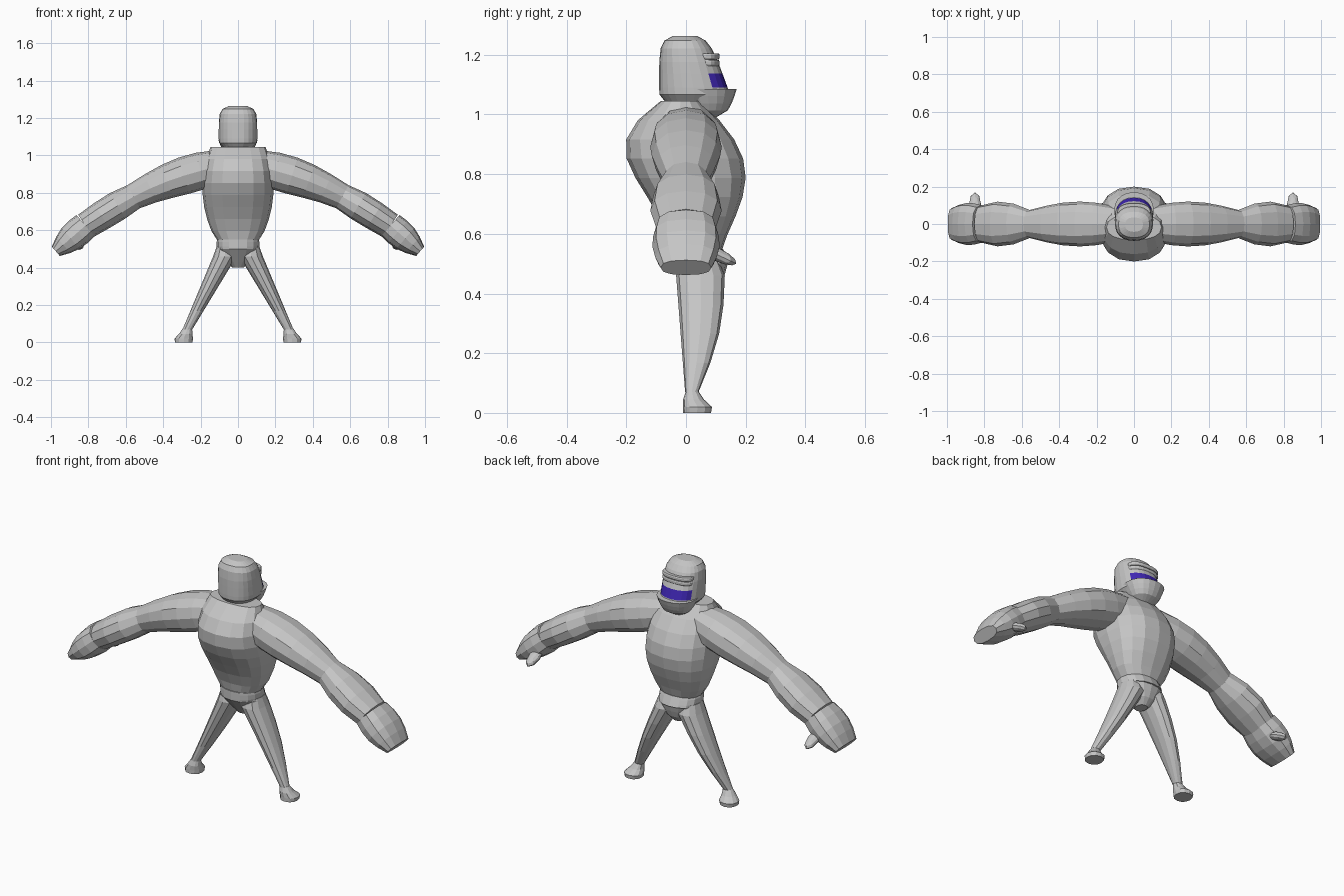
import bpy, bmesh, math
from mathutils import Vector, Matrix

cube = bpy.data.objects.get("Cube")
if cube:
    bpy.data.objects.remove(cube, do_unlink=True)


def material(name, color):
    mat = bpy.data.materials.new(name)
    mat.use_nodes = True
    mat.diffuse_color = color
    mat.node_tree.nodes["Principled BSDF"].inputs["Base Color"].default_value = color
    return mat


grey = material("plain_grey", (.56, .56, .56, 1))
blue = material("mouth_blue", (.05, .02, .46, 1))


def steps(count):
    return [k / count for k in range(count + 1)]


def swell(t):
    """Muscle shape: nothing at both ends, full in the middle."""
    return abs(math.sin(math.pi * t))


def finish(name, bm, mirror):
    bmesh.ops.recalc_face_normals(bm, faces=bm.faces)
    mesh = bpy.data.meshes.new(name)
    bm.to_mesh(mesh)
    bm.free()
    mesh.materials.append(grey)
    part = bpy.data.objects.new(name, mesh)
    bpy.context.collection.objects.link(part)
    if mirror:
        part.modifiers.new("Mirror", 'MIRROR').use_mirror_merge = False
    return part


def level(x, z, width, back, front):
    """Horizontal section reaching from back to front."""
    return Vector((x, (back + front) / 2, z)), Vector((width, 0, 0)), (front - back) / 2


def loft(name, sections, sides=12, mirror=False, power=.9):
    """Skin rounded sections, each a centre, a sideways radius and a depth."""
    def bend(value):
        return math.copysign(abs(value) ** power, value)

    bm = bmesh.new()
    rings = []
    for centre, across, depth in sections:
        ring = []
        for k in range(sides):
            angle = math.tau * k / sides
            offset = across * bend(math.cos(angle))
            offset.y += depth * bend(math.sin(angle))
            ring.append(bm.verts.new(centre + offset))
        rings.append(ring)
    for lower, upper in zip(rings, rings[1:]):
        for k in range(sides):
            bm.faces.new((lower[k - 1], lower[k], upper[k], upper[k - 1]))
    bm.faces.new(rings[0])
    bm.faces.new(rings[-1])
    return finish(name, bm, mirror)


# Barrel chest with broad shoulders: the front swells low, the back swells high
def torso_section(t):
    width = .1 + .09 * swell(.87 * t) ** .7
    back = .05 + .035 * t + .13 * swell(t ** 1.8)
    front = .115 - .065 * t + .12 * swell(t ** 1.2)
    return level(0, .53 + .515 * t, width, -back, front)


loft("torso", [torso_section(t) for t in steps(8)], sides=16, power=.85)

# Trunks and their raised waistband
loft("trunks", [level(0, .4 + .1 * t, .03 + .085 * t ** .8, .02 - .08 * t, .09 + .05 * t ** .5)
                for t in steps(3)], sides=16)
loft("waistband", [level(0, .525 + .025 * t, .117 - .006 * abs(t), -.06, .136 - .012 * t)
                   for t in (-1, -.5, .5, 1)], sides=16)


# Legs: straight tapers with a fuller front, rounded into the hips
def leg_section(t):
    front = .13 - .088 * t + .025 * swell(t)
    return level(.07 + .2 * t, .46 - .39 * t, .063 - .037 * t, .03 * t - .033, front)


hip = level(.07, .51, .045, -.02, .11)
loft("legs", [hip] + [leg_section(t) for t in steps(4)], mirror=True)
loft("feet", [level(.27, .075, .025, 0, .04),
              level(.28, .045, .036, -.01, .06),
              level(.29, .02, .05, -.01, .087),
              level(.29, 0, .046, -.01, .084)], mirror=True)


# Arms: arched spine with an upper muscle and a forearm muscle meeting at the elbow
ELBOW = .635


def arm_centre(t):
    return Vector((.11 + .705 * t, 0, .94 - .318 * t + .045 * math.sin(math.pi * t)))


def arm_section(t):
    along = (arm_centre(t + .05) - arm_centre(t - .05)).normalized()
    length = .75 if t < ELBOW else .45
    muscle = swell((t - ELBOW) / length)
    thickness = .07 + .04 * muscle * (1 - .9 * t)
    return arm_centre(t), Vector((-along.z, 0, along.x)) * thickness, .075 + .045 * muscle


upper_arm = [arm_section(ELBOW * t) for t in [-.15] + steps(5)]
forearm = [arm_section(ELBOW + (1 - ELBOW) * t) for t in steps(3)]
loft("arms", upper_arm + forearm[1:], mirror=True)


# Mitten hands, flattening toward the fingertips
def hand_section(t):
    wrist, tip = Vector((.815, 0, .625)), Vector((.974, 0, .487))
    along = (tip - wrist).normalized()
    thickness = .074 - .041 * t + .02 * swell(t)
    return (wrist.lerp(tip, t), Vector((-along.z, 0, along.x)) * thickness,
            .1 + .02 * swell(t) - .015 * t)


loft("hands", [hand_section(t) for t in steps(4)], mirror=True, power=.8)

# Thumbs: flattened spheres pointing forward and down
bm = bmesh.new()
bmesh.ops.create_uvsphere(bm, u_segments=8, v_segments=6, radius=.1)
bmesh.ops.transform(bm, verts=bm.verts, matrix=Matrix.Translation((.85, .105, .53))
                    @ Matrix.Rotation(math.radians(-25), 4, 'X')
                    @ Matrix.Diagonal((.32, .7, .22, 1)))
finish("thumbs", bm, True)


# Helmet-like head: tucked neck, upright sides, domed crown, face sloping back
def head_section(t):
    dome = (1 - t ** 8) ** .3
    tuck = min(1, .75 + 2 * t)
    return level(0, 1.04 + .226 * t, .103 * dome * tuck,
                 -.09 * dome * tuck, (.158 - .083 * t) * dome * tuck)


head = loft("head", [head_section(t) for t in (0, .12, .22, .43, .6, .8, .92, .99)],
            sides=24, power=.85)

# Blue mouth strip on the front of one row of faces
head.data.materials.append(blue)
for face in head.data.polygons:
    if abs(face.center.z - 1.115) < .01 and face.center.y > .08:
        face.material_index = 1

# Bowl-shaped jaw
loft("jaw", [level(0, .99 + .095 * t, .04 + .066 * t ** .5, .03 - .06 * t, .1 + .07 * t ** .4)
             for t in steps(4)], sides=20)

# Two brow ridges
for name, height in (("lower_brow", 1.172), ("upper_brow", 1.195)):
    loft(name, [level(0, height + .01 * t, .092 - .005 * abs(t), .02, .116 - .006 * abs(t))
                for t in (-1, -.5, .5, 1)], sides=20, power=.85)
